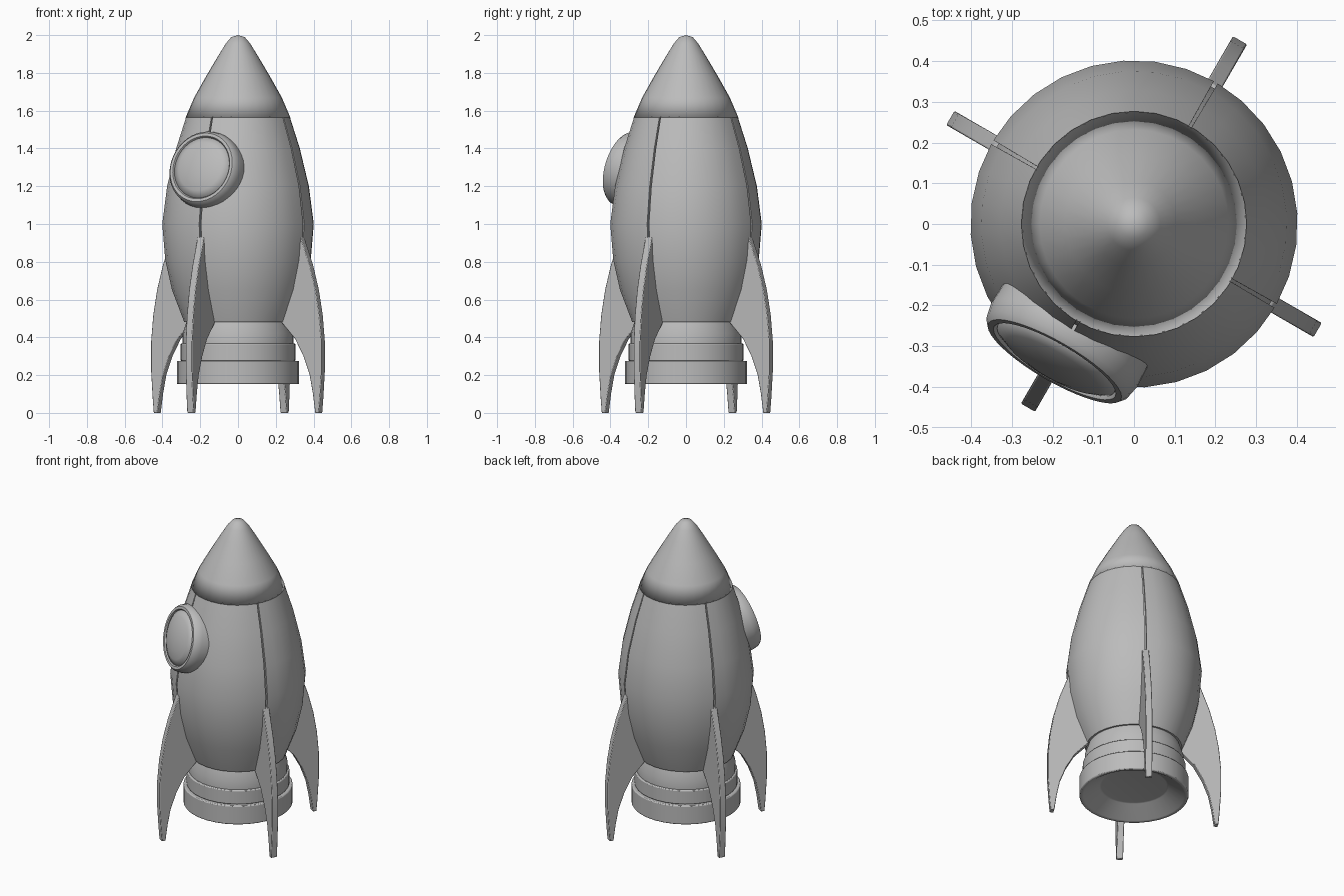
import bpy, bmesh, math
from mathutils import Matrix, Vector

cube = bpy.data.objects.get("Cube")
if cube:
    bpy.data.objects.remove(cube)

grey = bpy.data.materials.new("plain_grey")
grey.use_nodes = True
grey.diffuse_color = (0.5, 0.5, 0.5, 1)
grey.node_tree.nodes["Principled BSDF"].inputs["Base Color"].default_value = (0.5, 0.5, 0.5, 1)

FIN_ANGLES = [math.radians(a) for a in (60, 150, 240, 330)]


def finish(name, bm, smooth=40, bevel=0, matrix=None):
    """Turn a bmesh into a shaded object with optional rounded edges."""
    bmesh.ops.remove_doubles(bm, verts=bm.verts, dist=1e-5)
    bmesh.ops.recalc_face_normals(bm, faces=bm.faces)
    mesh = bpy.data.meshes.new(name)
    bm.to_mesh(mesh)
    bm.free()
    mesh.materials.append(grey)
    obj = bpy.data.objects.new(name, mesh)
    bpy.context.collection.objects.link(obj)
    if matrix:
        obj.matrix_world = matrix
    if bevel:
        mod = obj.modifiers.new("soft_edges", "BEVEL")
        mod.width, mod.segments, mod.limit_method = bevel, 2, "ANGLE"
    bpy.ops.object.select_all(action="DESELECT")
    obj.select_set(True)
    bpy.context.view_layer.objects.active = obj
    bpy.ops.object.shade_smooth_by_angle(angle=math.radians(smooth))
    return obj


def lathe(profile, angles):
    """Revolve (radius, z) points; each angle comes with a radius offset."""
    bm = bmesh.new()
    rows = [[bm.verts.new(((r + d) * math.cos(a), (r + d) * math.sin(a), z))
             if r else bm.verts.new((0, 0, z)) for a, d in angles] for r, z in profile]
    n = len(angles)
    for low, high in zip(rows, rows[1:]):
        for i in range(n):
            j = (i + 1) % n
            bm.faces.new((low[i], low[j], high[j], high[i]))
    bmesh.ops.remove_doubles(bm, verts=bm.verts, dist=1e-5)
    return bm


def ring(n):
    return [(math.tau * i / n, 0) for i in range(n)]


# Hull: four curved panels parted by narrow grooves above the fins
hull_angles = []
for a in FIN_ANGLES:
    hull_angles += [(a - 0.014, 0), (a - 0.013, -0.015), (a + 0.013, -0.015), (a + 0.014, 0)]
    hull_angles += [(a + math.pi / 2 * k / 8, 0) for k in range(1, 8)]
hull_profile = [(0.1, 0.48), (0.285, 0.48), (0.35, 0.65), (0.386, 0.81), (0.402, 1.0),
                (0.376, 1.2), (0.328, 1.4), (0.274, 1.57), (0.1, 1.57)]
finish("hull", lathe(hull_profile, hull_angles), 35)

# Nose cone with a softly shaded base
nose_profile = [(0, 1.565), (0.277, 1.565), (0.232, 1.67), (0.17, 1.78), (0.105, 1.89),
                (0.065, 1.955), (0.035, 1.99), (0, 2.0)]
finish("nose_cone", lathe(nose_profile, ring(32)), 180)

# Engine: neck, middle band and flared open nozzle
finish("engine_neck", lathe([(0, 0.36), (0.293, 0.36), (0.293, 0.42), (0.27, 0.49), (0, 0.49)],
                            ring(32)), 40)
finish("engine_band", lathe([(0, 0.275), (0.305, 0.275), (0.305, 0.367), (0, 0.367)],
                            ring(32)), 40, 0.006)
finish("engine_nozzle", lathe([(0, 0.22), (0.2, 0.22), (0.305, 0.152), (0.324, 0.152),
                               (0.324, 0.275), (0, 0.275)], ring(32)), 35, 0.006)

# Four swept fins
fin_outline = [(0.34, 0.95), (0.395, 0.93), (0.45, 0.78), (0.485, 0.65), (0.508, 0.52),
               (0.521, 0.38), (0.521, 0.22), (0.512, 0.08), (0.505, 0.0), (0.482, 0.0),
               (0.468, 0.1), (0.448, 0.2), (0.41, 0.3), (0.36, 0.39), (0.27, 0.485),
               (0.3, 0.7)]
for number, angle in enumerate(FIN_ANGLES, 1):
    bm = bmesh.new()
    side = bm.faces.new([bm.verts.new((r, -0.02, z)) for r, z in fin_outline])
    extruded = bmesh.ops.extrude_face_region(bm, geom=[side])["geom"]
    bmesh.ops.translate(bm, vec=(0, 0.04, 0),
                        verts=[v for v in extruded if isinstance(v, bmesh.types.BMVert)])
    finish(f"fin_{number}", bm, 35, 0.004, Matrix.Rotation(angle, 4, "Z"))

# Porthole: local +z looks out of the hull, tilted up with its slope
tilt, heading = math.radians(15), math.radians(240)
outward = Vector((math.cos(heading) * math.cos(tilt), math.sin(heading) * math.cos(tilt),
                  math.sin(tilt)))
centre = Vector((0.39 * math.cos(heading), 0.39 * math.sin(heading), 1.3))
place = Matrix.Translation(centre) @ outward.to_track_quat("Z", "Y").to_matrix().to_4x4()
frame_profile = [(0.165, -0.1), (0.205, -0.1), (0.207, -0.05), (0.2, -0.015), (0.188, 0),
                 (0.172, 0), (0.165, -0.01), (0.165, -0.1)]
finish("porthole_frame", lathe(frame_profile, ring(40)), 50, 0, place)
glass_profile = [(0.168, -0.03), (0.165, -0.006), (0.13, 0.01), (0.08, 0.022),
                 (0.04, 0.027), (0, 0.029)]
finish("porthole_glass", lathe(glass_profile, ring(40)), 60, 0, place)
